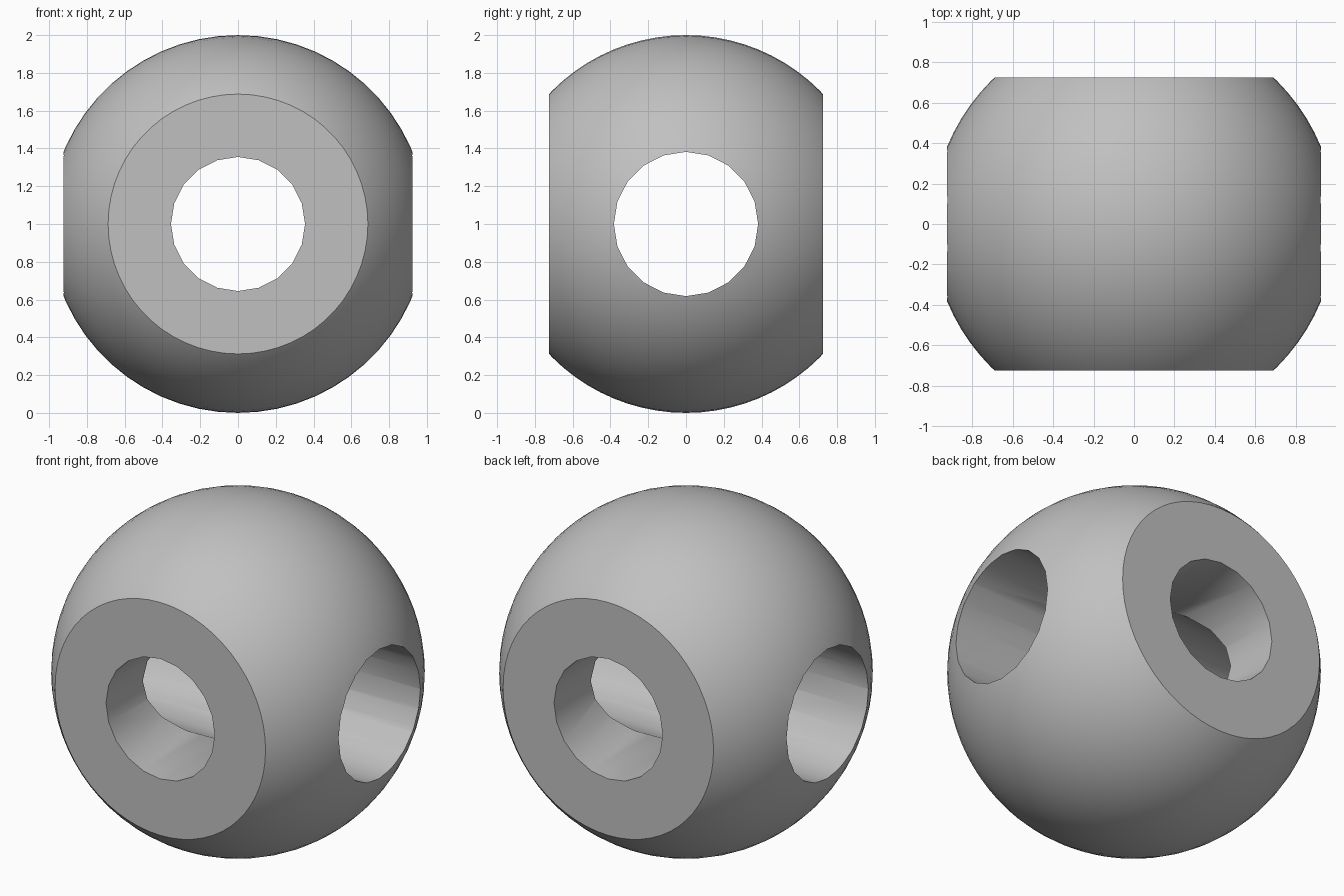
import bpy
from math import pi, radians

cube = bpy.data.objects.get("Cube")
if cube:
    bpy.data.objects.remove(cube, do_unlink=True)

CENTRE = (0, 0, 1)
FACE_Y = 0.725      # distance of the flat faces from the centre

grey = bpy.data.materials.new("plain grey")
grey.use_nodes = True
colour = (0.53, 0.53, 0.53, 1)
grey.diffuse_color = colour
grey.node_tree.nodes["Principled BSDF"].inputs["Base Color"].default_value = colour


def cut(target, cutter, name, operation):
    """Add an exact boolean that uses a hidden cutter."""
    cutter.name = name
    cutter.hide_render = True
    cutter.hide_set(True)
    mod = target.modifiers.new(name, 'BOOLEAN')
    mod.operation = operation
    mod.solver = 'EXACT'
    mod.object = cutter


def bore(radius, rotation):
    bpy.ops.mesh.primitive_cylinder_add(vertices=20, radius=radius, depth=3,
                                        location=CENTRE, rotation=rotation)
    return bpy.context.object


# Ball with its poles on the front-back axis
bpy.ops.mesh.primitive_uv_sphere_add(segments=60, ring_count=40, radius=1,
                                     location=CENTRE, rotation=(pi / 2, 0, 0))
ball = bpy.context.object
ball.name = "bored_ball"
ball.data.materials.append(grey)

# Flat front and back
bpy.ops.mesh.primitive_cube_add(size=2, location=CENTRE)
slab = bpy.context.object
slab.scale = (1.5, FACE_Y, 1.5)
cut(ball, slab, "flat_face_cutter", 'INTERSECT')

# Crossing through holes
cut(ball, bore(0.355, (pi / 2, 0, 0)), "front_hole_cutter", 'DIFFERENCE')
cut(ball, bore(0.382, (0, pi / 2, 0)), "side_hole_cutter", 'DIFFERENCE')

# Apply the cuts, remove the cutters and shade smooth between sharp edges
bpy.ops.object.select_all(action='DESELECT')
ball.select_set(True)
bpy.context.view_layer.objects.active = ball
for mod in list(ball.modifiers):
    cutter = mod.object
    bpy.ops.object.modifier_apply(modifier=mod.name)
    bpy.data.objects.remove(cutter, do_unlink=True)
bpy.ops.object.shade_smooth_by_angle(angle=radians(30))
